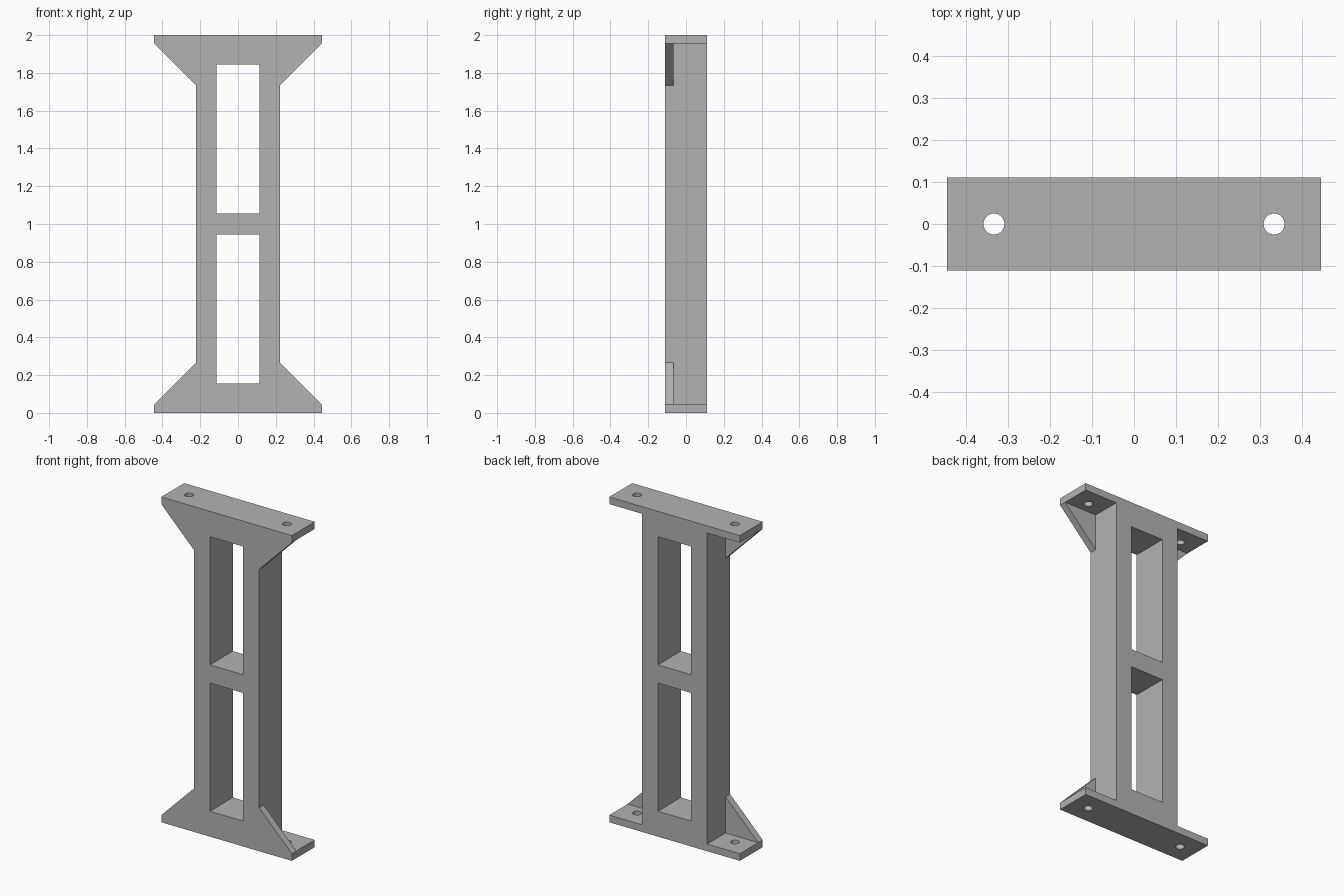
import bpy
import bmesh
from mathutils import Matrix, Vector

if "Cube" in bpy.data.objects:
    bpy.data.objects.remove(bpy.data.objects["Cube"], do_unlink=True)

HEIGHT = 2.0
HALF_WIDTH = 0.444
HALF_DEPTH = 0.111
PLATE = 0.044
COLUMN = 0.222

grey = bpy.data.materials.new("plain grey")
grey.use_nodes = True
grey.diffuse_color = (0.45, 0.45, 0.45, 1)
grey.node_tree.nodes["Principled BSDF"].inputs["Base Color"].default_value = (0.45, 0.45, 0.45, 1)


def add_object(name, bm):
    bmesh.ops.recalc_face_normals(bm, faces=bm.faces)
    mesh = bpy.data.meshes.new(name)
    bm.to_mesh(mesh)
    bm.free()
    mesh.materials.append(grey)
    obj = bpy.data.objects.new(name, mesh)
    bpy.context.collection.objects.link(obj)
    return obj


def extrude_profile(name, points, y0, y1):
    """Extrude an (x, z) outline from y0 to y1."""
    bm = bmesh.new()
    face = bm.faces.new([bm.verts.new((x, y0, z)) for x, z in points])
    side = bmesh.ops.extrude_face_region(bm, geom=[face])["geom"]
    verts = [v for v in side if isinstance(v, bmesh.types.BMVert)]
    bmesh.ops.translate(bm, verts=verts, vec=Vector((0, y1 - y0, 0)))
    return add_object(name, bm)


def block(name, half_x, z0, z1, half_y=HALF_DEPTH):
    return extrude_profile(name, [(-half_x, z0), (half_x, z0), (half_x, z1), (-half_x, z1)],
                           -half_y, half_y)


def combine(target, tool, operation):
    """Apply a boolean and remove the tool object."""
    mod = target.modifiers.new(operation, 'BOOLEAN')
    mod.operation = operation
    mod.solver = 'EXACT'
    mod.object = tool
    bpy.context.view_layer.objects.active = target
    bpy.ops.object.modifier_apply(modifier=mod.name)
    bpy.data.objects.remove(tool, do_unlink=True)


# I-shaped outline: column with a mounting plate at each end
quarter = [(HALF_WIDTH, 0), (HALF_WIDTH, PLATE), (COLUMN, PLATE)]
right = quarter + [(x, HEIGHT - z) for x, z in reversed(quarter)]
outline = right + [(-x, z) for x, z in reversed(right)]
frame = extrude_profile("support_frame", outline, -HALF_DEPTH, HALF_DEPTH)

# Triangular gussets flush with the front face, sunk slightly into the frame
for sx in (-1, 1):
    for top in (False, True):
        corner = [(COLUMN - 0.02, 0.02), (HALF_WIDTH, 0.02), (HALF_WIDTH, PLATE),
                  (COLUMN, 0.267), (COLUMN - 0.02, 0.267)]
        points = [(sx * x, HEIGHT - z if top else z) for x, z in corner]
        combine(frame, extrude_profile("gusset", points, -HALF_DEPTH, -0.067), 'UNION')

# Two tall windows separated by a cross bar
for z0, z1 in ((0.156, 0.944), (1.056, 1.844)):
    combine(frame, block("window_cutter", 0.113, z0, z1, 0.3), 'DIFFERENCE')

# Bolt holes through both plates
for sx in (-1, 1):
    for z in (PLATE / 2, HEIGHT - PLATE / 2):
        bm = bmesh.new()
        bmesh.ops.create_cone(bm, cap_ends=True, segments=32, radius1=0.025, radius2=0.025,
                              depth=0.1, matrix=Matrix.Translation((sx * 0.333, 0, z)))
        combine(frame, add_object("hole_cutter", bm), 'DIFFERENCE')

# Crisp edges with smooth bolt holes
bpy.ops.object.select_all(action='DESELECT')
frame.select_set(True)
bpy.context.view_layer.objects.active = frame
bpy.ops.object.shade_smooth_by_angle(angle=0.5)
